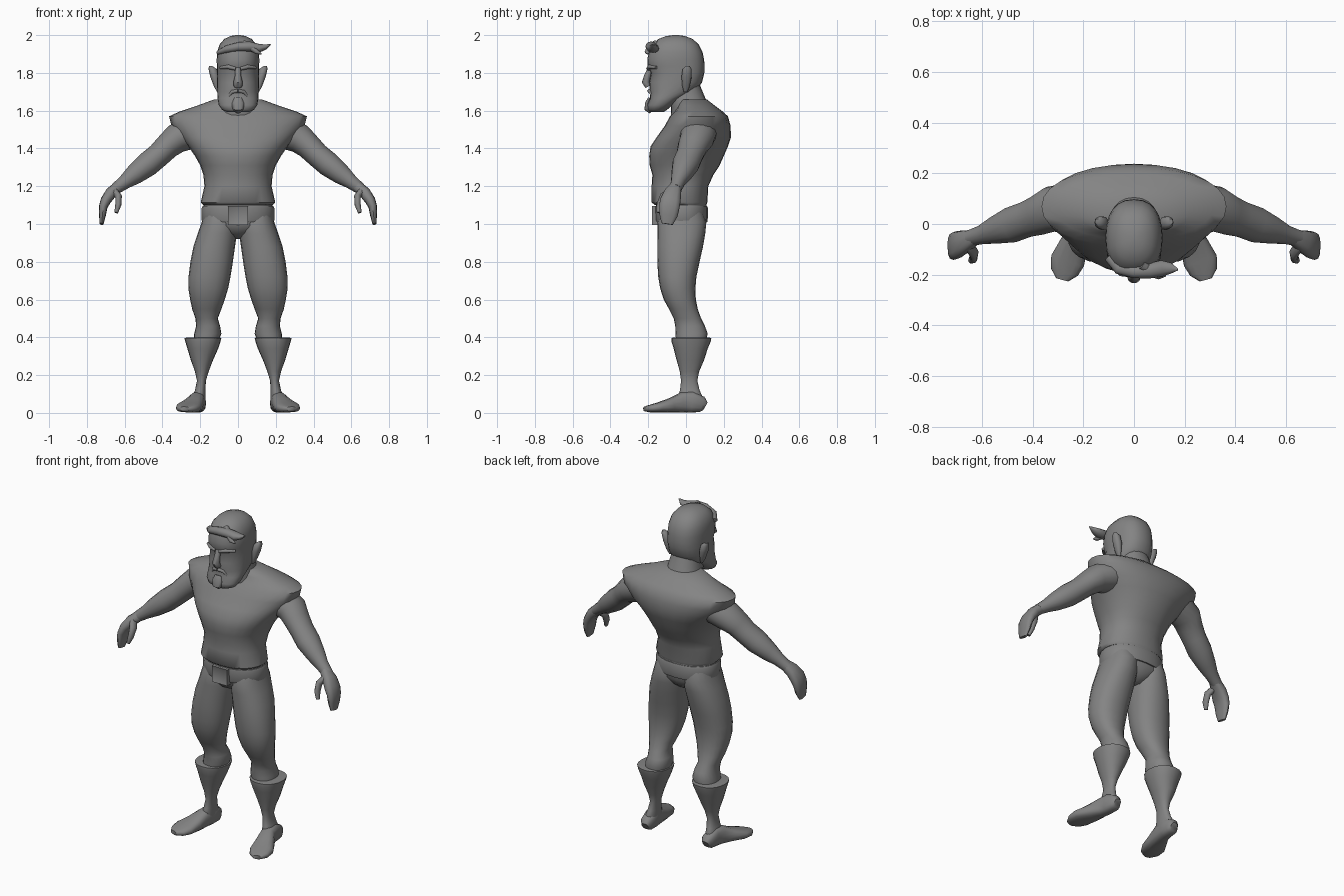
import bpy, bmesh, math
from mathutils import Vector

grey = bpy.data.materials.new("clay_grey")
grey.diffuse_color = (0.23, 0.23, 0.23, 1)


def unit_ring(n, p):
    """Points of a superellipse with exponent p."""
    out = []
    for i in range(n):
        a = 2 * math.pi * i / n
        c, s = math.cos(a), math.sin(a)
        out.append((math.copysign(abs(c) ** (2 / p), c),
                    math.copysign(abs(s) ** (2 / p), s)))
    return out


def finish(name, bm, mirror):
    bmesh.ops.recalc_face_normals(bm, faces=bm.faces)
    me = bpy.data.meshes.new(name)
    bm.to_mesh(me)
    bm.free()
    me.materials.append(grey)
    ob = bpy.data.objects.new(name, me)
    bpy.context.collection.objects.link(ob)
    if mirror:
        mod = ob.modifiers.new("mirror", 'MIRROR')
        mod.use_mirror_merge = False
    return ob


def skin(name, rings, mirror):
    """Bridge rings of points into a closed skin."""
    bm = bmesh.new()
    vr = [[bm.verts.new(co) for co in r] for r in rings]
    n = len(vr[0])
    for a, b in zip(vr, vr[1:]):
        for i in range(n):
            j = (i + 1) % n
            bm.faces.new((a[i], a[j], b[j], b[i]))
    bm.faces.new(vr[0])
    bm.faces.new(vr[-1])
    return finish(name, bm, mirror)


def loft(name, levels, mirror=False, p=2.2, n=20):
    """Levels are (z, x min, x max, y front, y back)."""
    rings = []
    for z, x0, x1, y0, y1 in levels:
        rings.append([((x0 + x1) / 2 + (x1 - x0) / 2 * u,
                       (y0 + y1) / 2 + (y1 - y0) / 2 * v, z)
                      for u, v in unit_ring(n, p)])
    return skin(name, rings, mirror)


def body(name, levels, **kw):
    """Symmetric loft: (z, half width, y front, y back)."""
    return loft(name, [(z, -w, w, f, b) for z, w, f, b in levels], **kw)


def tube(name, path, side, mirror=False, p=2.0, n=12):
    """Path points are (x, y, z, radius along side, other radius)."""
    pts = [Vector(q[:3]) for q in path]
    rings = []
    for i, q in enumerate(path):
        t = (pts[min(i + 1, len(pts) - 1)] - pts[max(i - 1, 0)]).normalized()
        nrm = t.cross(Vector(side)).normalized()
        s = nrm.cross(t)
        rings.append([pts[i] + s * (q[3] * u) + nrm * (q[4] * v)
                      for u, v in unit_ring(n, p)])
    return skin(name, rings, mirror)


X, Y = (1, 0, 0), (0, 1, 0)

# Torso: shirt with broad shoulder caps, neck
body("shirt", [
    (1.10, .185, -.165, .108), (1.115, .197, -.182, .113),
    (1.20, .178, -.182, .118), (1.26, .183, -.178, .145),
    (1.31, .20, -.192, .178), (1.36, .228, -.195, .20),
    (1.41, .262, -.188, .222), (1.46, .305, -.155, .238),
    (1.52, .352, -.112, .236), (1.57, .365, -.085, .222),
    (1.595, .31, -.06, .195), (1.625, .22, -.045, .155),
    (1.66, .125, -.035, .11)], n=28)
body("neck", [
    (1.55, .11, -.08, .13), (1.62, .105, -.08, .12), (1.66, .095, -.095, .105),
    (1.72, .085, -.10, .08), (1.78, .08, -.10, .06)])

# Pelvis, belt and buckle
body("pelvis", [
    (.92, .03, -.06, .04), (.95, .09, -.12, .08), (.99, .178, -.148, .102),
    (1.05, .186, -.155, .11), (1.12, .18, -.16, .108)], n=24)
body("belt", [
    (1.01, .188, -.158, .112), (1.02, .192, -.162, .115),
    (1.085, .192, -.166, .116), (1.095, .187, -.164, .112)], n=24)
bm = bmesh.new()
bmesh.ops.create_cube(bm, size=1)
for v in bm.verts:
    v.co = (v.co.x * .105, -.162 + v.co.y * .035, 1.045 + v.co.z * .098)
bm.normal_update()
front = [f for f in bm.faces if f.normal.y < -.9]
bmesh.ops.inset_region(bm, faces=front, thickness=.014, use_even_offset=True)
bmesh.ops.translate(bm, verts=list({v for f in front for v in f.verts}), vec=(0, .008, 0))
finish("buckle", bm, False)

# Legs
loft("leg", [
    (.36, .11, .235, -.05, .10), (.42, .088, .232, -.056, .115),
    (.46, .095, .222, -.057, .10), (.50, .107, .225, -.065, .08),
    (.55, .088, .243, -.09, .062), (.60, .07, .253, -.118, .052),
    (.66, .052, .263, -.137, .05), (.72, .04, .262, -.147, .055),
    (.80, .027, .252, -.152, .072), (.88, .016, .236, -.152, .09),
    (.95, .006, .213, -.15, .102), (1.01, .006, .192, -.15, .108),
    (1.06, .02, .18, -.13, .09)], mirror=True)

# Boots: shaft with flared cuff, then foot
loft("boot_shaft", [
    (.03, .175, .24, -.03, .09), (.08, .172, .24, -.045, .09),
    (.12, .172, .228, -.032, .072), (.17, .17, .217, -.026, .06),
    (.22, .155, .228, -.033, .07), (.28, .132, .25, -.05, .096),
    (.34, .105, .268, -.065, .115), (.38, .092, .28, -.078, .132),
    (.397, .088, .284, -.078, .134), (.40, .11, .25, -.055, .11)], mirror=True)
tube("boot_foot", [
    (.206, .102, .035, .022, .024), (.207, .085, .045, .037, .042),
    (.21, .03, .058, .04, .057), (.218, -.02, .055, .042, .054),
    (.238, -.08, .04, .056, .039), (.262, -.145, .029, .068, .027),
    (.275, -.19, .023, .055, .02), (.283, -.22, .021, .025, .012)],
    X, mirror=True, p=2.6, n=16)

# Arms with sleeveless shoulder roots
tube("arm", [
    (.24, .065, 1.49, .10, .09), (.33, .058, 1.45, .09, .078),
    (.375, .035, 1.41, .08, .068), (.42, .02, 1.365, .072, .064),
    (.48, -.002, 1.315, .072, .065), (.55, -.025, 1.26, .054, .053),
    (.60, -.042, 1.222, .038, .038), (.65, -.056, 1.185, .032, .03)],
    Y, mirror=True, n=16)

# Curled hands with thumbs
tube("hand", [
    (.63, -.052, 1.20, .03, .03), (.672, -.07, 1.165, .046, .031),
    (.70, -.083, 1.125, .055, .028), (.714, -.088, 1.09, .054, .023),
    (.718, -.093, 1.045, .048, .018), (.722, -.10, 1.0, .03, .01)],
    Y, mirror=True, p=2.5)
tube("thumb", [
    (.655, -.08, 1.175, .024, .02), (.632, -.115, 1.145, .025, .018),
    (.634, -.135, 1.10, .021, .016), (.645, -.145, 1.06, .011, .01)],
    Y, mirror=True)

# Head: jaw, recessed eyes, brow and crown
body("head", [
    (1.592, .055, -.19, -.12), (1.605, .085, -.202, -.10),
    (1.63, .102, -.205, -.07), (1.665, .108, -.19, -.02),
    (1.70, .11, -.192, .05), (1.75, .111, -.195, .085),
    (1.80, .111, -.186, .097), (1.835, .112, -.205, .098),
    (1.87, .113, -.205, .096), (1.91, .11, -.198, .088),
    (1.95, .098, -.18, .068), (1.98, .072, -.145, .035),
    (1.995, .04, -.105, -.005), (2.0, .012, -.07, -.04)], p=2.35, n=24)

# Face details
tube("nose", [
    (0, -.185, 1.835, .016, .012), (0, -.203, 1.785, .016, .018),
    (0, -.214, 1.75, .025, .02), (0, -.20, 1.728, .022, .016)], X)
tube("brow", [
    (.012, -.197, 1.822, .014, .010), (.05, -.192, 1.832, .015, .012),
    (.09, -.155, 1.828, .012, .008)], Y, mirror=True)
tube("moustache", [
    (0, -.193, 1.705, .013, .010), (.03, -.186, 1.70, .013, .010),
    (.05, -.173, 1.675, .010, .007), (.052, -.173, 1.645, .006, .005)],
    Y, mirror=True)
tube("goatee", [
    (0, -.192, 1.668, .02, .008), (0, -.203, 1.64, .032, .014),
    (0, -.203, 1.61, .03, .018), (0, -.185, 1.592, .014, .01)], X)

# Ears
loft("ear", [
    (1.70, .10, .112, -.012, .008), (1.73, .10, .128, -.02, .02),
    (1.78, .10, .147, -.024, .03), (1.82, .112, .156, -.018, .03),
    (1.836, .135, .154, -.002, .02)], mirror=True, n=12)

# Swept fringe with a pointed forelock
tube("fringe", [
    (-.10, -.13, 1.91, .02, .012), (-.06, -.175, 1.925, .024, .02),
    (0, -.188, 1.938, .026, .024), (.06, -.185, 1.94, .03, .026),
    (.11, -.175, 1.93, .032, .024), (.145, -.175, 1.937, .022, .014),
    (.173, -.18, 1.95, .004, .003)], Y)
tube("forelock", [
    (.03, -.16, 1.955, .02, .018), (.07, -.19, 1.935, .02, .018),
    (.10, -.205, 1.91, .014, .012), (.125, -.205, 1.90, .003, .003)], Y)

# Smooth shading with sharp creases kept
for ob in bpy.data.objects:
    ob.select_set(True)
    bpy.context.view_layer.objects.active = ob
bpy.ops.object.shade_smooth_by_angle(angle=math.radians(50))
